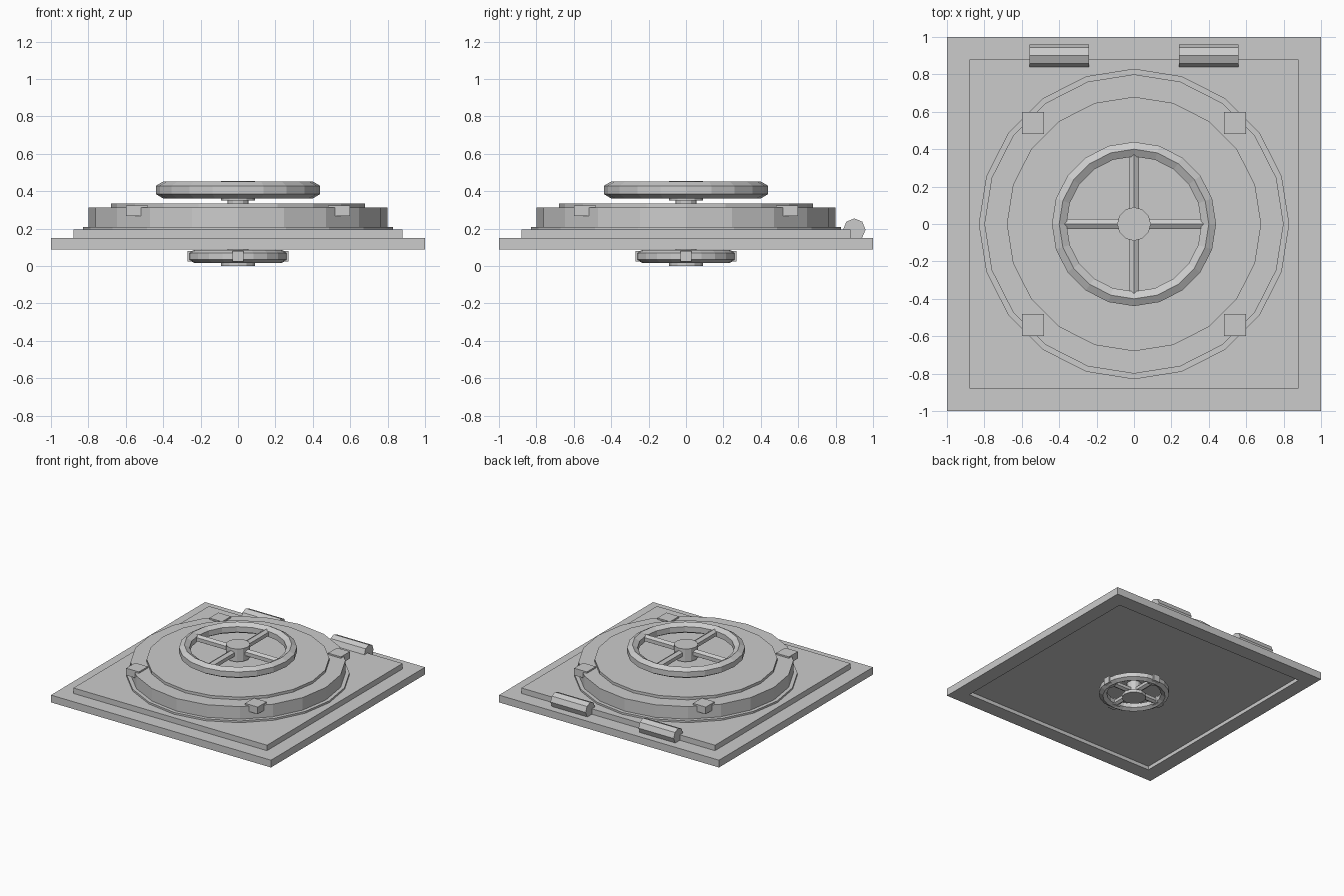
import bpy, bmesh, math
from math import pi, cos, sin

if "Cube" in bpy.data.objects:
    bpy.data.objects.remove(bpy.data.objects["Cube"])


def finish(name, bm):
    bmesh.ops.recalc_face_normals(bm, faces=bm.faces)
    me = bpy.data.meshes.new(name)
    bm.to_mesh(me)
    bm.free()
    ob = bpy.data.objects.new(name, me)
    bpy.context.collection.objects.link(ob)
    return ob


def box(name, x0, x1, y0, y1, z0, z1):
    bm = bmesh.new()
    bmesh.ops.create_cube(bm, size=1)
    for v in bm.verts:
        v.co = ((x0 + x1) / 2 + v.co.x * (x1 - x0),
                (y0 + y1) / 2 + v.co.y * (y1 - y0),
                (z0 + z1) / 2 + v.co.z * (z1 - z0))
    return finish(name, bm)


def lathe(name, profile, sides, closed=False):
    """Revolve (radius, z) points; open profiles are capped at both ends."""
    bm = bmesh.new()
    rings = [[bm.verts.new((r * cos(2 * pi * i / sides), r * sin(2 * pi * i / sides), z))
              for i in range(sides)] for r, z in profile]
    n = len(rings)
    for k in range(n if closed else n - 1):
        a, b = rings[k], rings[(k + 1) % n]
        for i in range(sides):
            j = (i + 1) % sides
            bm.faces.new((a[i], a[j], b[j], b[i]))
    if not closed:
        bm.faces.new(rings[0])
        bm.faces.new(rings[-1])
    return finish(name, bm)


def rod(name, x0, x1, y, z, r, sides, turn=0):
    """Prism along x with a ridge on top, turned about z."""
    bm = bmesh.new()
    ends = [[bm.verts.new((x, y + r * sin(2 * pi * i / sides), z + r * cos(2 * pi * i / sides)))
             for i in range(sides)] for x in (x0, x1)]
    for i in range(sides):
        j = (i + 1) % sides
        bm.faces.new((ends[0][i], ends[0][j], ends[1][j], ends[1][i]))
    for e in ends:
        bm.faces.new(e)
    ob = finish(name, bm)
    ob.rotation_euler.z = turn
    return ob


def wheel(name, R, r, z, spoke_r, reach):
    ring = [(R + r * sin(k * pi / 3), z + r * cos(k * pi / 3)) for k in range(6)]
    lathe(name + "_rim", ring, 20, closed=True)
    for k in range(2):
        rod(f"{name}_spoke_{k}", -reach, reach, 0, z, spoke_r, 6, k * pi / 2)


# square frame with a recessed underside
bm = bmesh.new()
loops = [[bm.verts.new((sx * s, sy * s, z)) for sx, sy in ((-1, -1), (1, -1), (1, 1), (-1, 1))]
         for s, z in ((1, 0.09), (1, 0.15), (0.88, 0.15), (0.88, 0.09))]
for k in range(4):
    a, b = loops[k], loops[(k + 1) % 4]
    for i in range(4):
        j = (i + 1) % 4
        bm.faces.new((a[i], a[j], b[j], b[i]))
finish("frame", bm)
box("inner_panel", -0.88, 0.88, -0.88, 0.88, 0.12, 0.195)

# round lid
lathe("lid_flange", [(0.83, 0.19), (0.83, 0.21)], 20)
lathe("lid_body", [(0.80, 0.20), (0.80, 0.313)], 20)
lathe("lid_top", [(0.68, 0.30), (0.68, 0.335)], 20)

# four clamps on the lid edge
for sx in (-1, 1):
    for sy in (-1, 1):
        x, y = 0.54 * sx, 0.54 * sy
        box("clamp", x - 0.058, x + 0.058, y - 0.058, y + 0.058, 0.267, 0.325)

# two hinge barrels at the back
for s in (-1, 1):
    rod("hinge", s * 0.4 - 0.16, s * 0.4 + 0.16, 0.90, 0.195, 0.06, 8)

# upper handwheel
wheel("upper_wheel", 0.40, 0.045, 0.407, 0.03, 0.38)
lathe("upper_hub", [(0.055, 0.32), (0.055, 0.35), (0.09, 0.35), (0.09, 0.455)], 12)

# lower handwheel with block grips at the spoke ends
wheel("lower_wheel", 0.235, 0.035, 0.052, 0.025, 0.24)
lathe("lower_hub", [(0.09, 0.0), (0.09, 0.025), (0.055, 0.025), (0.055, 0.125)], 12)
for k in range(4):
    g = box("lower_grip", 0.20, 0.27, -0.03, 0.03, 0.025, 0.08)
    g.rotation_euler.z = k * pi / 2
